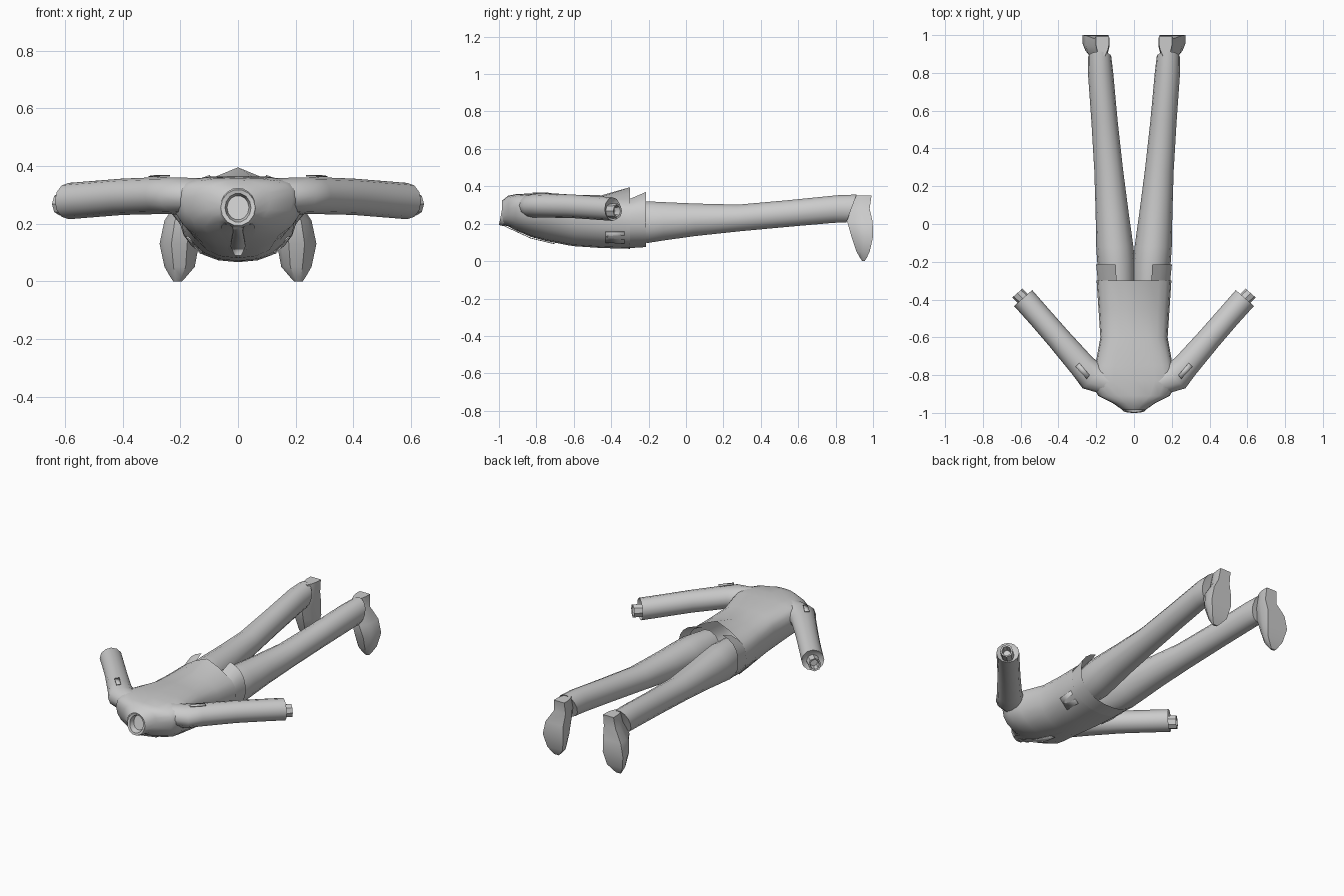
import bpy, bmesh, math
from mathutils import Vector
from math import sin, cos, pi, radians

if "Cube" in bpy.data.objects:
    bpy.data.objects.remove(bpy.data.objects["Cube"])


def spow(v, e):
    return math.copysign(abs(v) ** e, v)


def finish(name, bm, mirror=False, angle=40, thick=0):
    bmesh.ops.recalc_face_normals(bm, faces=bm.faces)
    me = bpy.data.meshes.new(name)
    bm.to_mesh(me)
    bm.free()
    ob = bpy.data.objects.new(name, me)
    bpy.context.collection.objects.link(ob)
    bpy.ops.object.select_all(action='DESELECT')
    ob.select_set(True)
    bpy.context.view_layer.objects.active = ob
    bpy.ops.object.shade_smooth_by_angle(angle=radians(angle))
    if thick:
        m = ob.modifiers.new("Solidify", 'SOLIDIFY')
        m.thickness = thick
    if mirror:
        ob.modifiers.new("Mirror", 'MIRROR')
    return ob


def loft(name, rings, closed=True, cap0=True, cap1=True, **kw):
    bm = bmesh.new()
    vs = [[bm.verts.new(p) for p in r] for r in rings]
    n = len(vs[0])
    for a, b in zip(vs, vs[1:]):
        for i in range(n if closed else n - 1):
            j = (i + 1) % n
            bm.faces.new((a[i], a[j], b[j], b[i]))
    if closed and cap0:
        bm.faces.new(vs[0])
    if closed and cap1:
        bm.faces.new(vs[-1])
    return finish(name, bm, **kw)


def body_ring(y, hw, lo, mid, hi, n=20, a0=0.0, a1=2 * pi, bump=0.0, flat=0.65):
    """Rounded belly below, squarer back above; bump lifts the back centre."""
    pts = []
    full = a1 - a0 > 6.28
    for i in range(n):
        a = a0 + (a1 - a0) * i / (n if full else n - 1)
        c, s = cos(a), sin(a)
        if s >= 0:
            x, z = hw * spow(c, flat), mid + (hi - mid) * spow(s, flat)
            z += bump * max(0, 1 - abs(x) / 0.14)
        else:
            x, z = hw * spow(c, 0.9), mid + (mid - lo) * spow(s, 0.9)
        pts.append(Vector((x, y, z)))
    return pts


def tube_ring(c, axis, hw, hz, n=12):
    """Oval ring across a horizontal axis direction."""
    side = Vector((axis[1], -axis[0], 0)).normalized()
    return [Vector(c) + side * hw * cos(2 * pi * i / n) + Vector((0, 0, hz * sin(2 * pi * i / n)))
            for i in range(n)]


# Jacket body, neck to back hem (lies chest down)
torso = [(-0.985, 0.06, 0.195, 0.26, 0.322, 0, 1), (-0.95, 0.11, 0.19, 0.28, 0.35, 0, .8),
         (-0.91, 0.19, 0.165, 0.285, 0.358, 0, .7), (-0.83, 0.225, 0.13, 0.29, 0.362, 0, .6),
         (-0.75, 0.205, 0.108, 0.28, 0.365, 0, .6), (-0.60, 0.178, 0.08, 0.25, 0.355, 0, .7),
         (-0.45, 0.188, 0.07, 0.235, 0.347, 0.005, .75), (-0.30, 0.198, 0.066, 0.22, 0.345, 0.05, .75)]
loft("jacket_body", [body_ring(y, w, a, b, c, bump=u, flat=f) for y, w, a, b, c, u, f in torso],
     cap0=False, cap1=False)

# Jacket skirt with open gap at the back
gap = radians(22)
arc = dict(n=22, a0=pi / 2 + gap, a1=2.5 * pi - gap, flat=.75)
loft("jacket_skirt", [body_ring(-0.31, 0.192, 0.068, 0.22, 0.335, **arc),
                      body_ring(-0.215, 0.202, 0.074, 0.22, 0.378, **arc)], closed=False)

# Collar ring and recessed neck opening
def neck_ring(y, rx, rz, z=0.255):
    return [Vector((rx * cos(2 * pi * i / 14), y + 0.012 * sin(2 * pi * i / 14), z + rz * sin(2 * pi * i / 14)))
            for i in range(14)]

loft("collar", [neck_ring(-0.965, 0.07, 0.07), neck_ring(-0.988, 0.06, 0.063), neck_ring(-0.985, 0.045, 0.05),
                neck_ring(-0.955, 0.038, 0.042)], cap0=False)

# Front strip and lapels along the chest
strip = [(-0.985, 0.05, 0.19), (-0.95, 0.058, 0.182), (-0.91, 0.06, 0.160), (-0.83, 0.055, 0.127),
         (-0.75, 0.045, 0.104), (-0.62, 0.012, 0.079)]
loft("lapels", [[Vector((s * w, y, z + 0.010 * abs(s))) for s in (-1, -.4, .4, 1)] for y, w, z in strip],
     closed=False)
tie = [(-0.988, 0.022, 0.195), (-0.95, 0.016, 0.176), (-0.83, 0.026, 0.121), (-0.70, 0.012, 0.09)]
loft("tie", [[Vector((-w, y, z)), Vector((w, y, z))] for y, w, z in tie], closed=False, thick=0.004)

# Sleeves: shoulder to cuff
ax = (0.66, 0.75)
arm = [(0.12, -0.835, 0.295, 0.09, 0.062), (0.21, -0.815, 0.296, 0.083, 0.064), (0.27, -0.755, 0.297, 0.07, 0.064),
       (0.40, -0.605, 0.293, 0.064, 0.063), (0.50, -0.49, 0.285, 0.063, 0.063), (0.587, -0.392, 0.278, 0.064, 0.063)]
loft("sleeve", [tube_ring((x, y, z), ax, w, h) for x, y, z, w, h in arm]
     + [tube_ring((0.575, -0.405, 0.275), ax, 0.04, 0.042)], mirror=True)

# Shirt cuffs, hollow at the wrist
wrist = [(0.565, -0.417, 0.036, 0.038), (0.618, -0.366, 0.036, 0.04), (0.616, -0.368, 0.026, 0.03), (0.59, -0.395, 0.022, 0.025)]
loft("shirt_cuff", [tube_ring((x, y, 0.268), ax, w, h, 8) for x, y, w, h in wrist], mirror=True)

# Trouser legs with slanted hems: y, inner x, outer x, low z, high z, slant
legs = [(-0.33, -0.005, 0.17, 0.10, 0.31, 0), (-0.20, -0.005, 0.195, 0.095, 0.322, 0),
        (-0.12, 0.003, 0.20, 0.108, 0.318, 0), (0.05, 0.027, 0.203, 0.132, 0.31, 0),
        (0.28, 0.057, 0.21, 0.157, 0.304, 0), (0.55, 0.087, 0.226, 0.182, 0.328, 0),
        (0.80, 0.11, 0.244, 0.203, 0.354, 0.01), (0.885, 0.12, 0.243, 0.205, 0.358, 0.028),
        (0.885, 0.14, 0.22, 0.23, 0.345, 0.02)]
rings = []
for y, xi, xo, lo, hi, sl in legs:
    rings.append([Vector(((xi + xo) / 2 + (xo - xi) / 2 * cos(t), y + sl * sin(t),
                          (lo + hi) / 2 + (hi - lo) / 2 * sin(t)))
                  for t in [2 * pi * i / 14 for i in range(14)]])
loft("trouser_leg", rings, mirror=True)

# Shoes: toes down, flat soles facing +y; z, inner x, outer x, front y, sole y
shoe = [(0.352, 0.132, 0.202, 0.89, 0.992), (0.28, 0.13, 0.21, 0.875, 0.982), (0.21, 0.135, 0.255, 0.862, 0.998),
        (0.13, 0.135, 0.272, 0.885, 1.0), (0.05, 0.15, 0.255, 0.912, 0.982), (0.015, 0.18, 0.235, 0.932, 0.965),
        (0.0, 0.195, 0.225, 0.943, 0.955)]
rings = []
for z, xi, xo, yf, yb in shoe:
    c, h = (xi + xo) / 2, (xo - xi) / 2
    outline = [(-1, 1), (1, 1), (1, .6), (.8, .3), (.4, 0), (-.4, 0), (-.8, .3), (-1, .6)]
    rings.append([Vector((c + h * u, yf + (yb - yf) * v, z)) for u, v in outline])
loft("shoe", rings, mirror=True, angle=35)


# Small flat patches: pocket flaps at the waist and patches on the upper arms
def patch(name, corners):
    bm = bmesh.new()
    bm.faces.new([bm.verts.new(c) for c in corners])
    return finish(name, bm, mirror=True, thick=0.004)

patch("pocket_flap", [(0.125, -0.43, 0.098), (0.178, -0.43, 0.155), (0.184, -0.33, 0.155), (0.13, -0.33, 0.093)])
patch("arm_patch", [(0.25, -0.82, 0.363), (0.31, -0.755, 0.361), (0.29, -0.735, 0.364), (0.235, -0.80, 0.364)])
